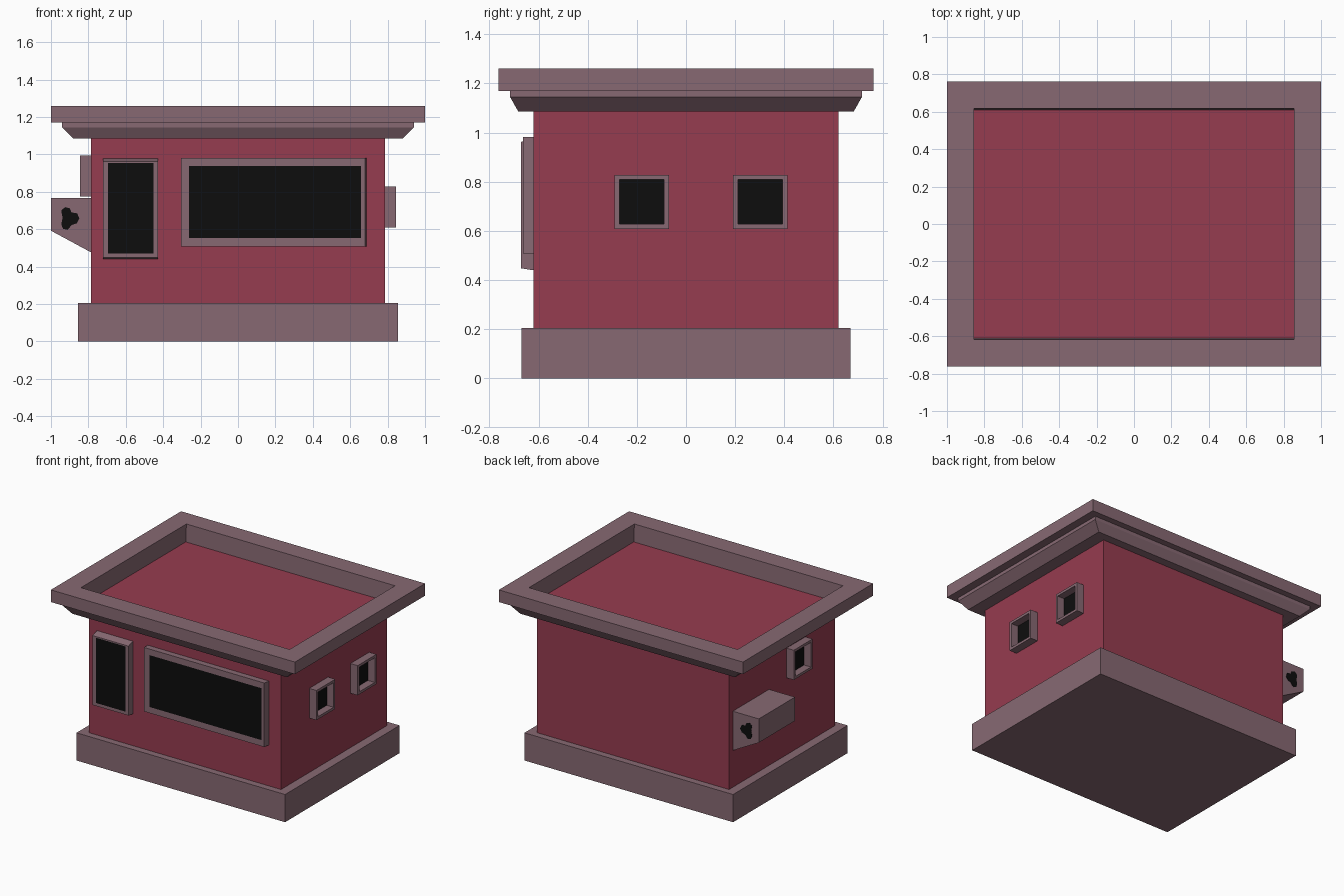
import bpy, bmesh

if "Cube" in bpy.data.objects:
    bpy.data.objects.remove(bpy.data.objects["Cube"])


def material(name, rgb):
    m = bpy.data.materials.new(name)
    m.diffuse_color = (*rgb, 1)
    m.use_nodes = True
    m.node_tree.nodes["Principled BSDF"].inputs["Base Color"].default_value = m.diffuse_color
    return m


RED = material("wall red", (0.305, 0.045, 0.080))
TRIM = material("mauve stone", (0.242, 0.141, 0.171))
BLACK = material("black glass", (0.004, 0.004, 0.004))


def loft(name, rings, mat, cap_mat=None):
    """Closed solid through a stack of point rings; the last cap may differ in colour."""
    bm = bmesh.new()
    vs = [[bm.verts.new(p) for p in r] for r in rings]
    for a, b in zip(vs, vs[1:]):
        n = len(a)
        for i in range(n):
            j = (i + 1) % n
            bm.faces.new((a[i], a[j], b[j], b[i]))
    bm.faces.new(vs[0][::-1])
    cap = bm.faces.new(vs[-1])
    cap.material_index = 1 if cap_mat else 0
    bmesh.ops.recalc_face_normals(bm, faces=bm.faces)
    me = bpy.data.meshes.new(name)
    bm.to_mesh(me)
    bm.free()
    me.materials.append(mat)
    if cap_mat:
        me.materials.append(cap_mat)
    ob = bpy.data.objects.new(name, me)
    bpy.context.collection.objects.link(ob)
    return ob


def slab(hx, hy, z):
    return [(-hx, -hy, z), (hx, -hy, z), (hx, hy, z), (-hx, hy, z)]


# Plinth and walls
loft("base_plinth", [slab(0.855, 0.67, 0), slab(0.855, 0.67, 0.205)], TRIM)
loft("walls", [slab(0.787, 0.62, 0.15), slab(0.787, 0.62, 1.11)], RED)

# Stepped cornice with parapet around the sunken roof deck
profile = [(0.76, 0.60, 1.085), (0.88, 0.682, 1.085), (0.94, 0.716, 1.145),
           (0.94, 0.716, 1.17), (1.0, 0.762, 1.17), (1.0, 0.762, 1.26),
           (0.855, 0.617, 1.26), (0.855, 0.61, 1.13)]
loft("cornice_and_roof", [slab(*p) for p in profile], TRIM, RED)

# Window frames: wall rectangle, front rectangle, glass rectangle (u0, u1, v0, v1, depth)
SIDES = {"front": lambda u, v, d: (u, -d, v),
         "right": lambda u, v, d: (d, u, v),
         "left": lambda u, v, d: (-d, u, v)}


def window(name, side, *rects):
    f = SIDES[side]
    rings = [[f(u0, v0, d), f(u1, v0, d), f(u1, v1, d), f(u0, v1, d)]
             for u0, u1, v0, v1, d in rects]
    loft(name, rings, TRIM, BLACK)


window("front_tall_window", "front",
       (-0.722, -0.427, 0.438, 0.982, 0.61), (-0.722, -0.427, 0.448, 0.962, 0.672),
       (-0.695, -0.453, 0.47, 0.953, 0.672))
window("front_wide_window", "front",
       (-0.305, 0.69, 0.508, 0.982, 0.61), (-0.305, 0.68, 0.508, 0.982, 0.664),
       (-0.262, 0.657, 0.553, 0.937, 0.664))


def side_window(name, side, y, z):
    o, i = 0.11, 0.091
    outer = (y - o, y + o, z - o, z + o)
    inner = (y - i, y + i, z - i, z + i)
    window(name, side, (*outer, 0.77), (*outer, 0.846), (*inner, 0.846), (*inner, 0.79))


side_window("right_window_front", "right", -0.18, 0.718)
side_window("right_window_back", "right", 0.302, 0.718)
side_window("left_window", "left", -0.163, 0.885)

# Slanted box on the left wall
section = [(-0.77, 0.468), (-1.0, 0.592), (-1.0, 0.768), (-0.77, 0.768)]
loft("left_wall_box", [[(x, y, z) for x, z in section] for y in (0.152, 0.576)], TRIM)

# Irregular dark openings on both ends of the box
blob = [(-0.945, 0.70), (-0.925, 0.718), (-0.90, 0.712), (-0.89, 0.69), (-0.86, 0.685),
        (-0.848, 0.658), (-0.862, 0.632), (-0.89, 0.622), (-0.91, 0.597),
        (-0.935, 0.602), (-0.945, 0.625), (-0.938, 0.66)]
for label, y0, y1 in (("front", 0.155, 0.150), ("back", 0.573, 0.578)):
    loft("box_opening_" + label, [[(x, y, z) for x, z in blob] for y in (y0, y1)], BLACK)
